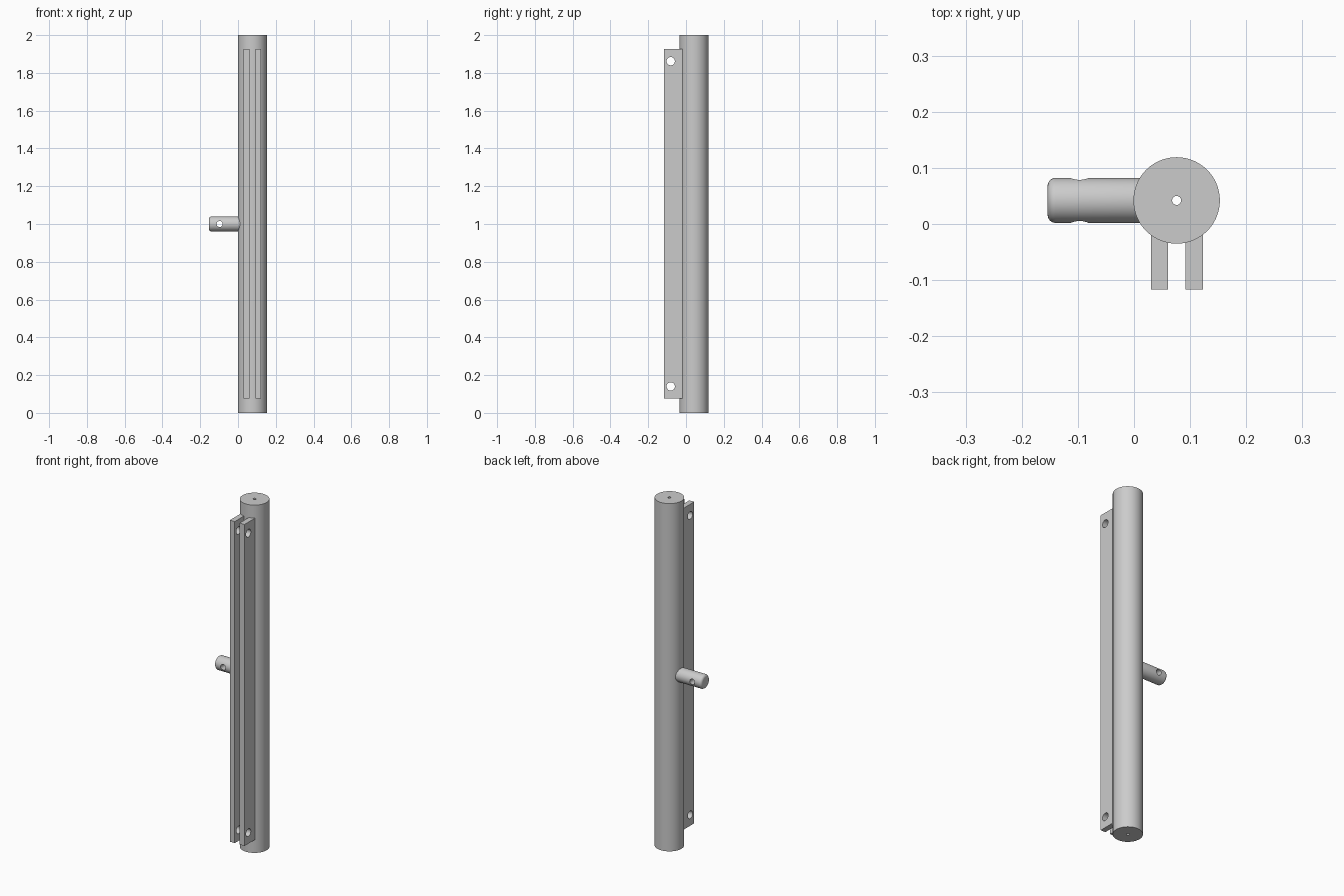
import bpy
import math

cube = bpy.data.objects.get("Cube")
if cube:
    bpy.data.objects.remove(cube, do_unlink=True)

grey = bpy.data.materials.new("plain grey")
grey.use_nodes = True
colour = (0.6, 0.6, 0.6, 1)
grey.diffuse_color = colour
grey.node_tree.nodes["Principled BSDF"].inputs["Base Color"].default_value = colour

AXIS_X, AXIS_Y = 0.076, 0.042
TURN = {"X": (0, math.pi / 2, 0), "Y": (math.pi / 2, 0, 0), "Z": (0, 0, 0)}


def cylinder(name, radius, length, centre, axis="Z", sides=64):
    bpy.ops.mesh.primitive_cylinder_add(vertices=sides, radius=radius, depth=length,
                                        location=centre, rotation=TURN[axis])
    obj = bpy.context.object
    obj.name = name
    obj.data.materials.append(grey)
    return obj


def box(name, low, high):
    centre = [(a + b) / 2 for a, b in zip(low, high)]
    bpy.ops.mesh.primitive_cube_add(size=1, location=centre)
    obj = bpy.context.object
    obj.name = name
    obj.scale = [b - a for a, b in zip(low, high)]
    bpy.ops.object.transform_apply(location=False, rotation=False, scale=True)
    obj.data.materials.append(grey)
    return obj


def drill(obj, cutter):
    cut = obj.modifiers.new("hole", "BOOLEAN")
    cut.operation = "DIFFERENCE"
    cut.solver = "EXACT"
    cut.object = cutter
    bpy.context.view_layer.objects.active = obj
    bpy.ops.object.modifier_apply(modifier=cut.name)
    bpy.data.objects.remove(cutter, do_unlink=True)


def smooth(obj):
    bpy.ops.object.select_all(action="DESELECT")
    obj.select_set(True)
    bpy.context.view_layer.objects.active = obj
    bpy.ops.object.shade_smooth_by_angle(angle=math.radians(30))


# Main column with a narrow bore along its axis
column = cylinder("column", 0.077, 2, (AXIS_X, AXIS_Y, 1), sides=96)
drill(column, cylinder("bore_cutter", 0.008, 2.2, (AXIS_X, AXIS_Y, 1), sides=32))
smooth(column)

# Side peg with a rounded outer end and a cross hole
peg = cylinder("side_peg", 0.04, 0.184, (-0.062, AXIS_Y, 1), "X")
bevel = peg.modifiers.new("rounded_end", "BEVEL")
bevel.width = 0.014
bevel.segments = 6
bevel.limit_method = "ANGLE"
bpy.ops.object.modifier_apply(modifier=bevel.name)
drill(peg, cylinder("peg_hole_cutter", 0.016, 0.2, (-0.097, AXIS_Y, 1), "Y", 32))
smooth(peg)

# Pair of long mounting flanges, each with a bolt hole near both ends
for name, left, right in (("right_flange", 0.03, 0.061), ("left_flange", 0.092, 0.123)):
    flange = box(name, (left, -0.117, 0.077), (right, 0, 1.926))
    for height in (0.14, 1.862):
        drill(flange, cylinder("bolt_hole_cutter", 0.022, 0.2,
                               ((left + right) / 2, -0.081, height), "X", 40))
    smooth(flange)
